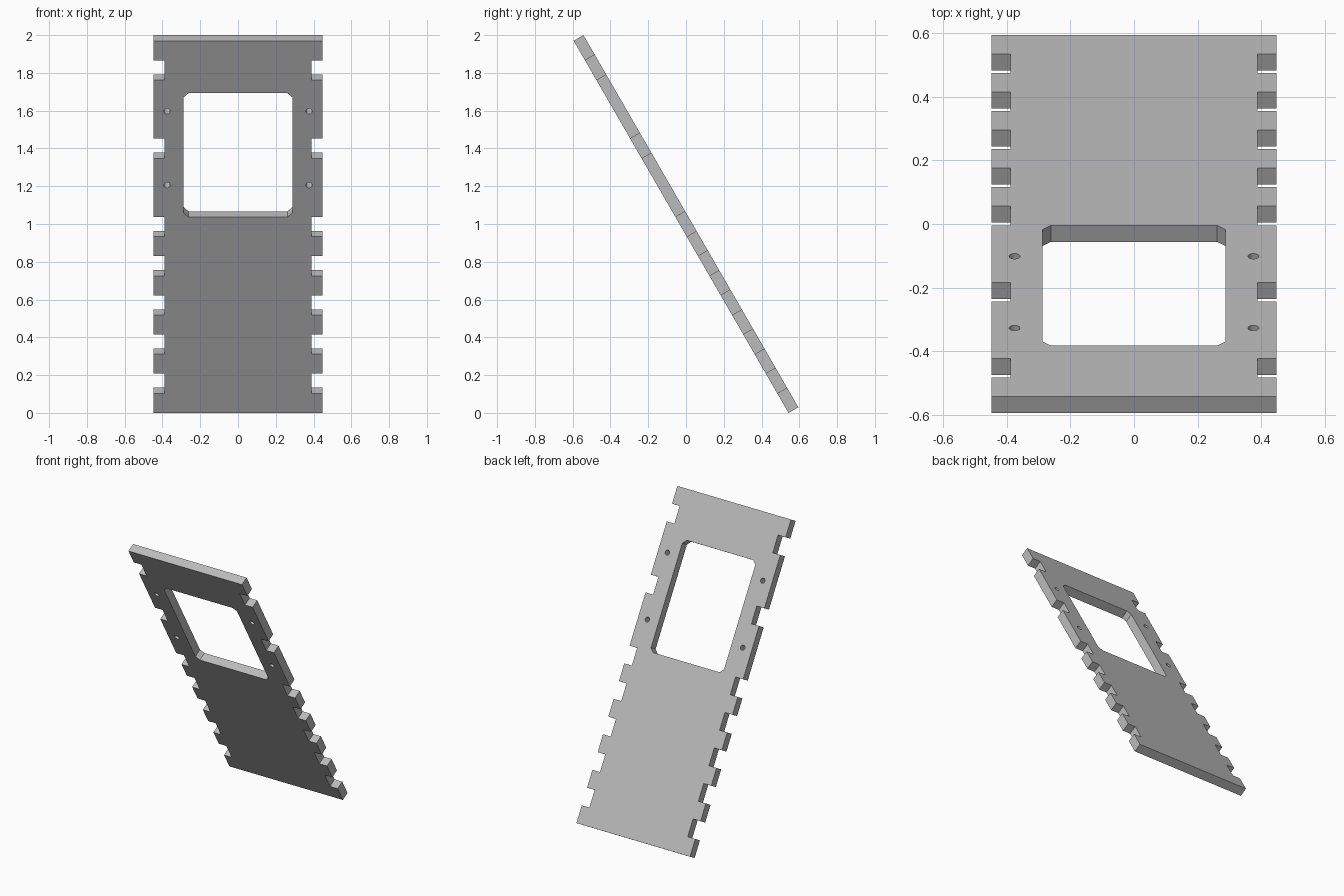
import bpy, bmesh, math

if "Cube" in bpy.data.objects:
    bpy.data.objects.remove(bpy.data.objects["Cube"], do_unlink=True)

LENGTH, HALF_W, THICK = 2.275, 0.448, 0.06
UNIT = LENGTH / 19                      # joint tab pitch
INNER = HALF_W - THICK                  # notch floor

# Right edge with its joint notches, then mirrored to close the outline
edge = [(HALF_W, 0)]
for k in (1, 3, 5, 7, 9, 13, 17):
    lo, hi = k * UNIT, (k + 1) * UNIT
    edge += [(HALF_W, lo), (INNER, lo), (INNER, hi), (HALF_W, hi)]
edge.append((HALF_W, LENGTH))
outline = edge + [(-x, y) for x, y in reversed(edge)]

# Window opening with chamfered corners
w, c, low, high = 0.288, 0.026, 10 * UNIT, 1.955
side = [(w - c, low), (w, low + c), (w, high - c), (w - c, high)]
window = side + [(-x, y) for x, y in reversed(side)]


def circle(cx, cy, r, n=24):
    return [(cx + r * math.cos(math.tau * i / n), cy + r * math.sin(math.tau * i / n))
            for i in range(n)]


# Four screw holes beside the window
holes = [circle(sx * 0.376, y, 0.017) for sx in (-1, 1) for y in (1.392, 1.844)]

# Filled, extruded profile
curve = bpy.data.curves.new("panel_profile", "CURVE")
curve.dimensions = "2D"
curve.fill_mode = "BOTH"
curve.extrude = THICK / 2
for loop in [outline, window] + holes:
    spline = curve.splines.new("POLY")
    spline.points.add(len(loop) - 1)
    for p, (x, y) in zip(spline.points, loop):
        p.co = (x, y - LENGTH / 2, 0, 1)
    spline.use_cyclic_u = True

panel = bpy.data.objects.new("slanted_panel", curve)
bpy.context.collection.objects.link(panel)
bpy.ops.object.select_all(action="DESELECT")
panel.select_set(True)
bpy.context.view_layer.objects.active = panel
bpy.ops.object.convert(target="MESH")
panel = bpy.context.object
panel.name = "slanted_panel"

# Weld the caps to the walls and keep every face flat
bm = bmesh.new()
bm.from_mesh(panel.data)
bmesh.ops.remove_doubles(bm, verts=bm.verts, dist=0.0001)
bmesh.ops.recalc_face_normals(bm, faces=bm.faces)
for f in bm.faces:
    f.smooth = False
bm.to_mesh(panel.data)
bm.free()

# Lean the panel forward by 30 degrees
panel.rotation_euler = (math.radians(120), 0, 0)
panel.location = (0, 0, 1)

# Plain grey finish
grey = bpy.data.materials.new("plain_grey")
grey.use_nodes = True
colour = (0.5, 0.5, 0.5, 1)
grey.diffuse_color = colour
grey.node_tree.nodes["Principled BSDF"].inputs["Base Color"].default_value = colour
panel.data.materials.clear()
panel.data.materials.append(grey)
